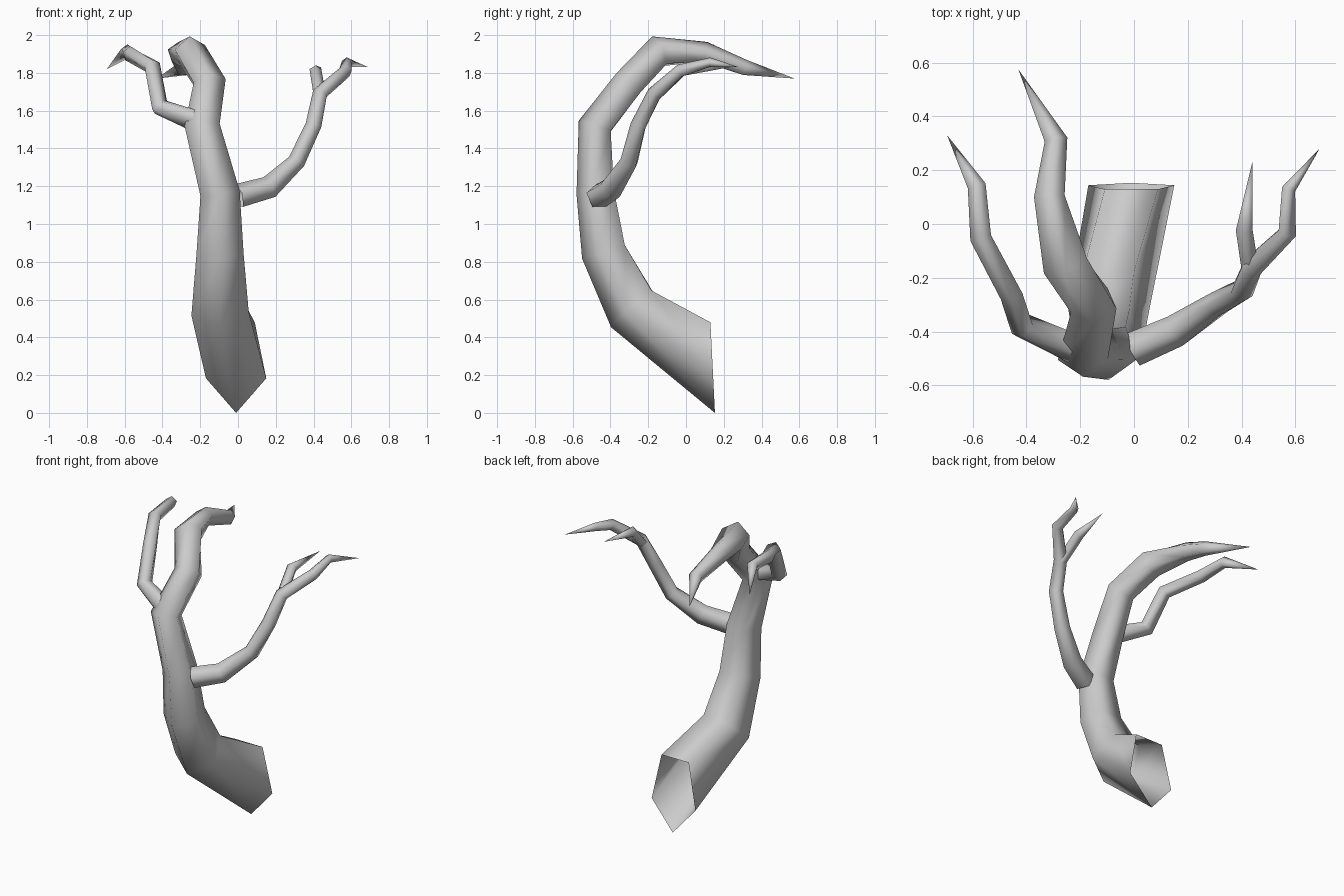
import bpy, bmesh, math
from mathutils import Vector

cube = bpy.data.objects.get("Cube")
if cube:
    bpy.data.objects.remove(cube, do_unlink=True)

bark = bpy.data.materials.new("grey_bark")
bark.use_nodes = True
GREY = (0.6, 0.6, 0.6, 1)
bark.diffuse_color = GREY
bark.node_tree.nodes["Principled BSDF"].inputs["Base Color"].default_value = GREY

SIDES = 5


def limb(name, path, tip, start_dir=None, start_stretch=1.0):
    """Five-sided open tube through (x, y, z, radius) rings, closing to a point."""
    pts = [Vector(p[:3]) for p in path] + [Vector(tip)]
    bm = bmesh.new()
    rings = []
    for i, p in enumerate(path):
        ahead = (pts[i + 1] - pts[i]).normalized()
        behind = (pts[i] - pts[i - 1]).normalized() if i else ahead
        tangent = (ahead + behind).normalized()
        if i == 0 and start_dir:
            tangent = Vector(start_dir).normalized()
        # one corner always points to the outside of the bend
        side = Vector((1, 0, 0))
        if abs(tangent.x) > 0.6:
            side = Vector((0.5, -1, 0))
        side = (side - tangent * side.dot(tangent)).normalized()
        outer = side.cross(tangent)
        stretch = start_stretch if i == 0 else 1.0
        ring = []
        for k in range(SIDES):
            a = math.tau * k / SIDES
            ring.append(bm.verts.new(
                pts[i] + p[3] * (outer * math.cos(a) * stretch + side * math.sin(a))))
        rings.append(ring)
    # join each ring to the next, matching nearest corners to avoid twist
    for i in range(len(rings) - 1):
        a, b = rings[i], rings[i + 1]
        ca, cb = pts[i], pts[i + 1]
        shift = min(range(SIDES), key=lambda s: sum(
            ((a[k].co - ca).normalized() - (b[(k + s) % SIDES].co - cb).normalized()).length
            for k in range(SIDES)))
        b = rings[i + 1] = b[shift:] + b[:shift]
        for k in range(SIDES):
            n = (k + 1) % SIDES
            bm.faces.new((a[k], a[n], b[n], b[k]))
    end = bm.verts.new(pts[-1])
    for k in range(SIDES):
        bm.faces.new((rings[-1][k], rings[-1][(k + 1) % SIDES], end))
    bmesh.ops.recalc_face_normals(bm, faces=bm.faces)
    for f in bm.faces:
        f.smooth = True
    mesh = bpy.data.meshes.new(name)
    bm.to_mesh(mesh)
    bm.free()
    mesh.materials.append(bark)
    obj = bpy.data.objects.new(name, mesh)
    bpy.context.collection.objects.link(obj)
    return obj


# Trunk: open wide root end, arching forward then back over the top
limb("trunk", [
    (-0.01, 0.14, 0.265, 0.168),
    (-0.095, -0.275, 0.557, 0.16),
    (-0.095, -0.425, 0.856, 0.131),
    (-0.095, -0.47, 1.165, 0.11),
    (-0.19, -0.475, 1.515, 0.098),
    (-0.15, -0.30, 1.74, 0.09),
    (-0.255, -0.145, 1.91, 0.09),
    (-0.315, 0.10, 1.905, 0.06),
    (-0.29, 0.31, 1.825, 0.045),
], (-0.43, 0.575, 1.77), start_dir=(0, -1, -0.05), start_stretch=1.58)

# High side branch
limb("right_branch", [
    (-0.22, -0.46, 1.545, 0.06),
    (-0.415, -0.38, 1.62, 0.05),
    (-0.455, -0.26, 1.835, 0.045),
    (-0.57, -0.05, 1.90, 0.042),
    (-0.585, 0.14, 1.915, 0.036),
], (-0.695, 0.33, 1.82))

# Low side branch with a forked end
limb("left_branch", [
    (0.0, -0.465, 1.145, 0.068),
    (0.16, -0.395, 1.19, 0.064),
    (0.31, -0.30, 1.325, 0.05),
    (0.40, -0.25, 1.52, 0.045),
    (0.435, -0.165, 1.69, 0.042),
    (0.57, -0.03, 1.81, 0.036),
    (0.575, 0.13, 1.855, 0.027),
], (0.69, 0.28, 1.83))

limb("left_branch_fork", [
    (0.435, -0.18, 1.66, 0.034),
    (0.41, -0.02, 1.81, 0.033),
], (0.44, 0.23, 1.83))
